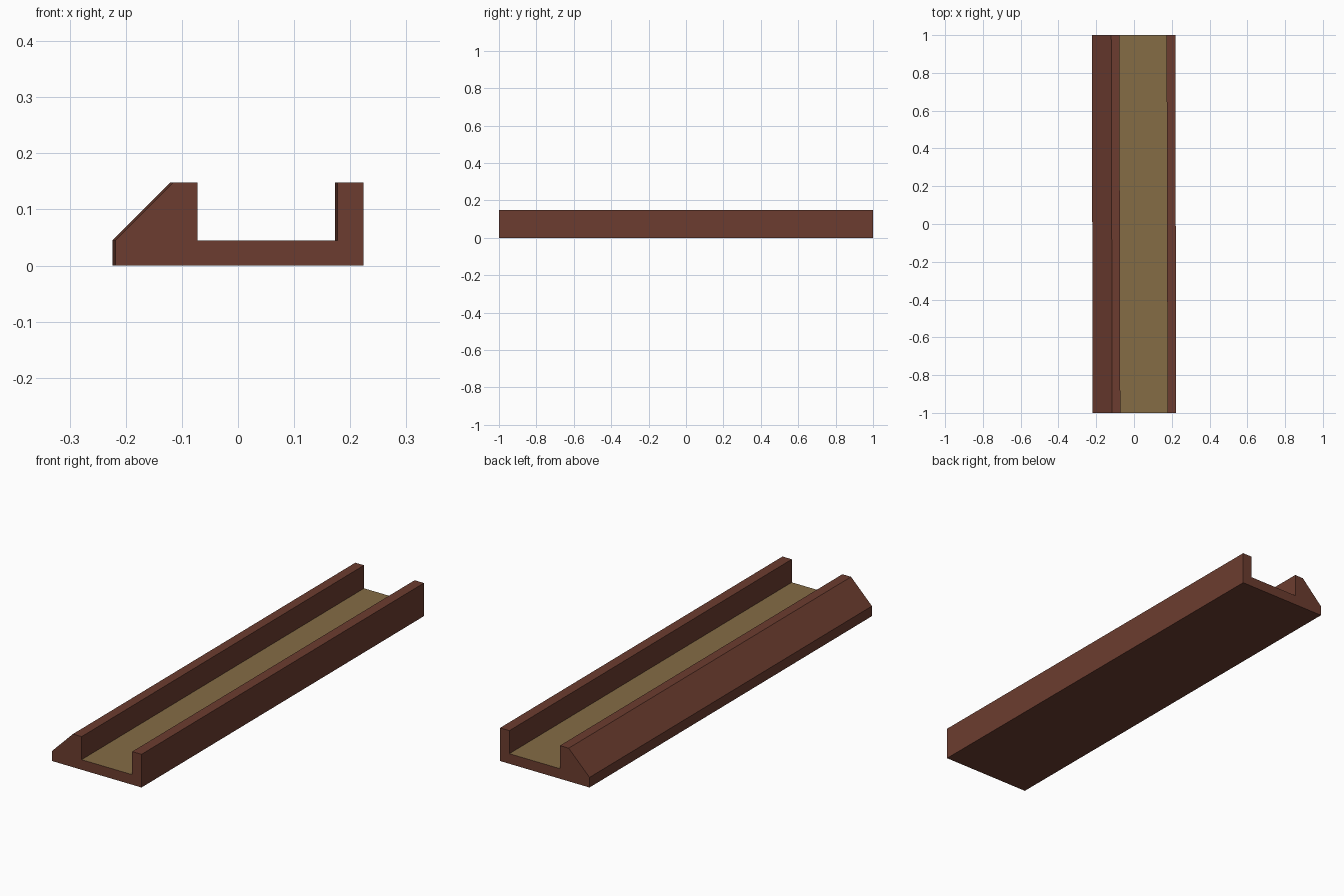
import bpy, bmesh

if "Cube" in bpy.data.objects:
    bpy.data.objects.remove(bpy.data.objects["Cube"])


def material(name, rgb):
    m = bpy.data.materials.new(name)
    m.diffuse_color = (*rgb, 1)
    m.use_nodes = True
    m.node_tree.nodes["Principled BSDF"].inputs["Base Color"].default_value = m.diffuse_color
    return m


brown = material("red_brown_wood", (0.15, 0.046, 0.029))
khaki = material("khaki_floor", (0.235, 0.150, 0.060))

# Cross-section of the channel: chamfered left rail, floor, right rail
FLOOR, TOP = 0.045, 0.148
profile = [(-0.221, 0), (0.221, 0), (0.221, TOP), (0.175, TOP), (0.175, FLOOR),
           (-0.075, FLOOR), (-0.075, TOP), (-0.118, TOP), (-0.221, FLOOR)]
SKEW = 0.0025  # the bar leans very slightly sideways along its length

# Extrude the section from front to back
bm = bmesh.new()
front = [bm.verts.new((x + SKEW, -1, z)) for x, z in profile]
back = [bm.verts.new((x - SKEW, 1, z)) for x, z in profile]
bm.faces.new(front)
bm.faces.new(back[::-1])
n = len(profile)
for i in range(n):
    j = (i + 1) % n
    bm.faces.new((front[i], back[i], back[j], front[j]))
bmesh.ops.recalc_face_normals(bm, faces=bm.faces)

# Channel floor is khaki, everything else brown
for f in bm.faces:
    if f.normal.z > 0.9 and abs(f.calc_center_median().z - FLOOR) < 0.001:
        f.material_index = 1

mesh = bpy.data.meshes.new("channel_beam")
bm.to_mesh(mesh)
bm.free()
mesh.materials.append(brown)
mesh.materials.append(khaki)
bpy.context.collection.objects.link(bpy.data.objects.new("channel_beam", mesh))
